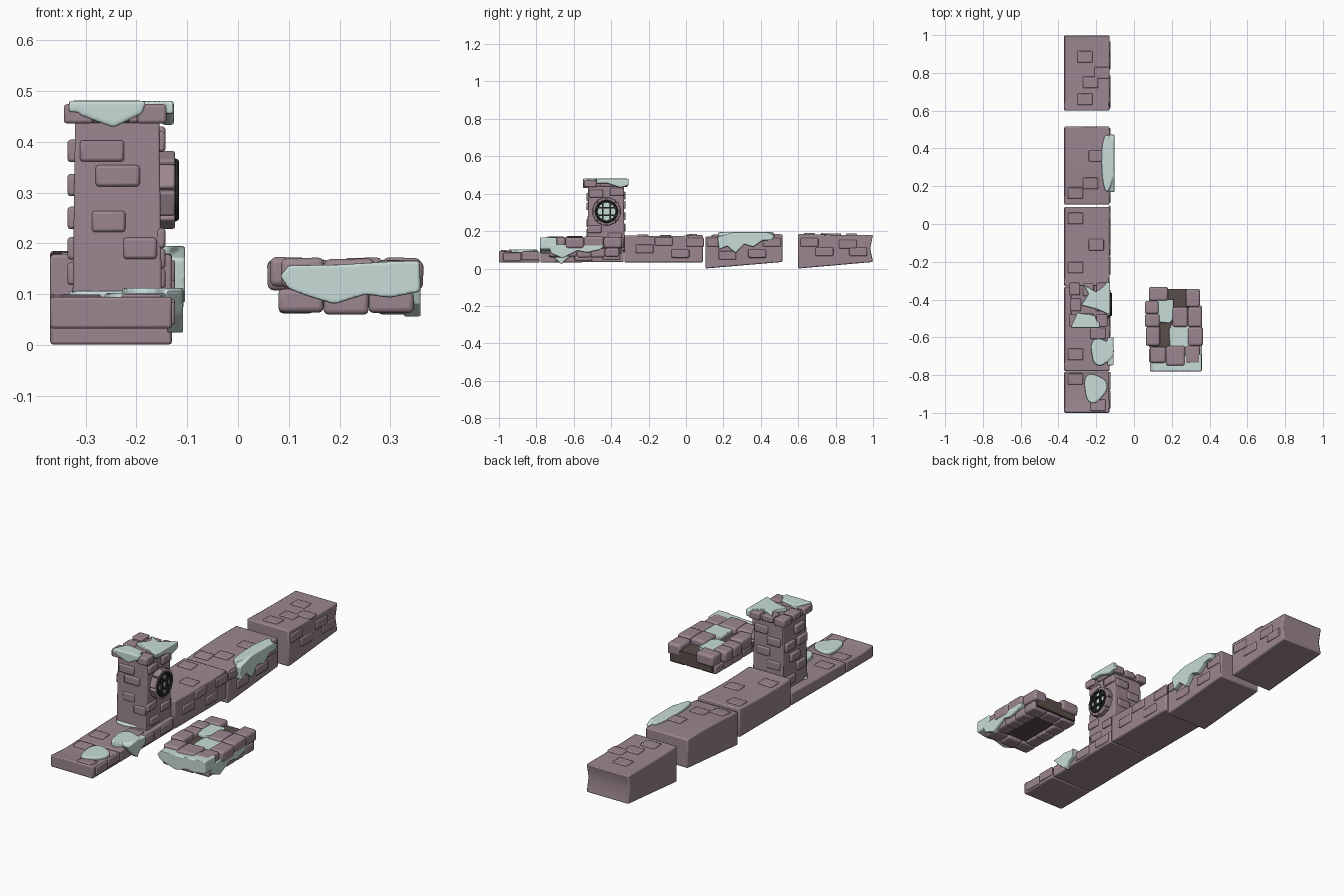
import bpy, bmesh, math, random
from mathutils import Matrix, Vector

random.seed(4)
cube = bpy.data.objects.get("Cube")
if cube:
    bpy.data.objects.remove(cube)


def material(name, color):
    mat = bpy.data.materials.new(name)
    mat.use_nodes = True
    mat.diffuse_color = (*color, 1)
    mat.node_tree.nodes["Principled BSDF"].inputs["Base Color"].default_value = (*color, 1)
    return mat


STONE = material("mauve stone", (0.33, 0.24, 0.28))
SNOW = material("pale snow", (0.58, 0.72, 0.69))
FLOOR = material("dark brown floor", (0.10, 0.076, 0.068))
IRON = material("dark iron", (0.03, 0.028, 0.03))


def finish(name, bm, mat, bevel=0.0, segments=2):
    bmesh.ops.recalc_face_normals(bm, faces=bm.faces)
    mesh = bpy.data.meshes.new(name)
    bm.to_mesh(mesh)
    bm.free()
    mesh.materials.append(mat)
    obj = bpy.data.objects.new(name, mesh)
    bpy.context.collection.objects.link(obj)
    bpy.ops.object.select_all(action="DESELECT")
    obj.select_set(True)
    bpy.context.view_layer.objects.active = obj
    bpy.ops.object.shade_smooth_by_angle(angle=math.radians(35))
    if bevel:
        mod = obj.modifiers.new("rounded edges", "BEVEL")
        mod.width, mod.segments = bevel, segments
        mod.limit_method, mod.angle_limit = "ANGLE", math.radians(40)
    return obj


def add_box(bm, center, size, turn=None):
    matrix = Matrix.Translation(center) @ (turn or Matrix()) @ Matrix.Diagonal((*size, 1))
    bmesh.ops.create_cube(bm, size=1, matrix=matrix)


def place(axis, u, v, w):
    """Put a flat point (u, v) on the plane at w along the axis."""
    return Vector({"x": (w, u, v), "y": (u, w, v), "z": (u, v, w)}[axis])


def add_slab(bm, axis, low, high, outline):
    face = bm.faces.new([bm.verts.new(place(axis, u, v, low)) for u, v in outline])
    made = bmesh.ops.extrude_face_region(bm, geom=[face], use_keep_orig=True)["geom"]
    verts = [g for g in made if isinstance(g, bmesh.types.BMVert)]
    bmesh.ops.translate(bm, verts=verts, vec=place(axis, 0, 0, high - low))


def snow(name, *slabs):
    """Overlapping slabs merged into one soft drift."""
    bm = bmesh.new()
    for slab in slabs:
        add_slab(bm, *slab)
    obj = finish(name, bm, SNOW)
    mod = obj.modifiers.new("merge", "REMESH")
    mod.mode, mod.voxel_size, mod.use_smooth_shade = "VOXEL", 0.004, True
    mod = obj.modifiers.new("soften", "SMOOTH")
    mod.factor, mod.iterations = 0.5, 6


def blob(cx, cy, rx, ry, wobble=0.12, lobes=3, count=18):
    points = []
    for i in range(count):
        a = math.tau * i / count
        r = 1 + wobble * math.sin(lobes * a + 1)
        points.append((cx + rx * r * math.cos(a), cy + ry * r * math.sin(a)))
    return points


# Wall segments: warped blocks with raised bricks on the top and window side
LEFT, RIGHT, STEPS = -0.37, -0.13, 8


def wall(name, y0, y1, bottom, top, sag, top_bricks, side_bricks, pinch=0.0):
    def height(y):
        t = (y - y0) / (y1 - y0)
        return top[0] + (top[1] - top[0]) * t - sag * 4 * t * (1 - t)

    bm = bmesh.new()
    rings = []
    for i in range(STEPS + 1):
        t = i / STEPS
        y = y0 + (y1 - y0) * t
        low, high = bottom[0] + (bottom[1] - bottom[0]) * t, height(y)
        mid = (low + high) / 2
        shift = pinch if i == STEPS else 0
        rings.append([bm.verts.new(p) for p in (
            (LEFT, y, low), (RIGHT, y, low), (RIGHT, y - shift, mid),
            (RIGHT, y, high), (LEFT, y, high), (LEFT, y - shift, mid))])
    for a, b in zip(rings, rings[1:]):
        for k in range(6):
            n = (k + 1) % 6
            bm.faces.new((a[k], a[n], b[n], b[k]))
    for a, b, c, d, e, f in (rings[0], rings[-1]):
        bm.faces.new((a, b, c, f))
        bm.faces.new((f, c, d, e))
    finish(name, bm, STONE, 0.006)
    bm = bmesh.new()
    for x, y in top_bricks:
        slope = (height(y + 0.01) - height(y - 0.01)) / 0.02
        add_box(bm, (x, y, height(y)), (0.08, 0.06, 0.014),
                Matrix.Rotation(math.atan(slope), 4, "X"))
    for y, z in side_bricks:
        add_box(bm, (RIGHT, y, z), (0.012, 0.095, 0.045))
    finish(name + "_bricks", bm, STONE, 0.005)


wall("low_wall_front", -1, -0.782, (0.032, 0.032), (0.095, 0.09), 0.006,
     [(-0.31, -0.82), (-0.19, -0.96)], [(-0.93, 0.062), (-0.83, 0.068)])
wall("tower_footing", -0.778, -0.333, (0.032, 0.035), (0.09, 0.1), 0.0,
     [(-0.31, -0.69), (-0.19, -0.58)], [(-0.55, 0.065), (-0.4, 0.07)])
wall("high_wall_a", -0.33, 0.09, (0.033, 0.033), (0.178, 0.18), 0.006,
     [(-0.31, 0.03), (-0.2, -0.11), (-0.31, -0.23)],
     [(-0.22, 0.105), (-0.12, 0.145), (-0.03, 0.08), (0.05, 0.14)])
wall("high_wall_b", 0.103, 0.515, (0, 0.035), (0.17, 0.183), -0.006,
     [(-0.31, 0.165), (-0.23, 0.215), (-0.2, 0.36)],
     [(0.16, 0.14), (0.22, 0.07), (0.38, 0.08), (0.46, 0.14)])
wall("high_wall_c", 0.6, 1, (0, 0.035), (0.185, 0.18), 0.002,
     [(-0.26, 0.885), (-0.23, 0.75), (-0.26, 0.66), (-0.17, 0.8)],
     [(0.66, 0.14), (0.74, 0.09), (0.865, 0.13), (0.92, 0.09)], 0.015)

# Tower shaft, slightly narrower at the top
TX, TY = -0.238, -0.428
bm = bmesh.new()
add_box(bm, (TX, TY, 0.265), (0.176, 0.2, 0.36))
for v in bm.verts:
    if v.co.z > 0.3:
        v.co.x = TX + (v.co.x - TX) * 0.94
        v.co.y = TY + (v.co.y - TY) * 0.95
finish("tower_shaft", bm, STONE, 0.004)

# Raised bricks on each tower face
bm = bmesh.new()
for x, z, w in ((-0.268, 0.382, 0.087), (-0.237, 0.333, 0.087),
                (-0.255, 0.243, 0.066), (-0.193, 0.19, 0.066)):
    add_box(bm, (x, TY - 0.098, z), (w, 0.014, 0.042))
for x, z in ((-0.2, 0.39), (-0.27, 0.34), (-0.21, 0.28), (-0.27, 0.22)):
    add_box(bm, (x, TY + 0.098, z), (0.075, 0.014, 0.042))
for y, z in ((-0.46, 0.382), (-0.38, 0.315), (-0.48, 0.315), (-0.42, 0.25),
             (-0.47, 0.19), (-0.385, 0.14)):
    add_box(bm, (-0.325, y, z), (0.022, 0.075, 0.044))
for y, z in ((-0.48, 0.4), (-0.37, 0.41), (-0.49, 0.21), (-0.38, 0.17), (-0.47, 0.13)):
    add_box(bm, (-0.152, y, z), (0.018, 0.075, 0.04))
finish("tower_bricks", bm, STONE, 0.006)

# Tower cap: slab ringed with blocks
bm = bmesh.new()
add_box(bm, (TX - 0.004, TY, 0.45), (0.18, 0.205, 0.026))
for i in (-1, 0, 1):
    for j in (-1, 0, 1):
        if i or j:
            inset = 0.005 if i * j == 0 else 0
            add_box(bm, (TX - 0.004 + i * (0.072 - inset), TY + j * (0.084 - inset), 0.455),
                    (0.058, 0.066, 0.038 - inset))
finish("tower_cap", bm, STONE, 0.006)

# Round window: stone ring, pane and crossed bars
WZ = 0.305
bm = bmesh.new()
for k in range(8):
    turn = Matrix.Rotation(math.tau * (k + 0.5) / 8, 4, "X")
    add_box(bm, Vector((-0.142, -0.425, WZ)) + turn @ Vector((0, 0, 0.064)),
            (0.036, 0.05, 0.02), turn)
finish("window_surround", bm, STONE, 0.004)
bm = bmesh.new()
add_slab(bm, "x", -0.15, -0.128, blob(-0.425, WZ, 0.06, 0.06, 0))
finish("window_pane", bm, SNOW)
bm = bmesh.new()
for off in (-0.02, 0.02):
    add_box(bm, (-0.122, -0.425 + off, WZ), (0.012, 0.008, 0.108))
    add_box(bm, (-0.122, -0.425, WZ + off), (0.012, 0.108, 0.008))
finish("window_bars", bm, IRON)
bpy.ops.mesh.primitive_torus_add(
    location=(-0.123, -0.425, WZ), rotation=(0, math.pi / 2, 0), major_radius=0.055,
    minor_radius=0.007, major_segments=24, minor_segments=8)
ring = bpy.context.object
ring.name = "window_rim"
ring.data.materials.append(IRON)
bpy.ops.object.shade_smooth_by_angle()

# Loose stone platform: two tiers of rounded blocks around a dark floor
UPPER = ((.08, .18, -.407, -.333), (.058, .132, -.476, -.407), (.058, .137, -.545, -.476),
         (.063, .137, -.645, -.545), (.085, .17, -.735, -.65), (.17, .27, -.75, -.645),
         (.27, .35, -.74, -.645), (.285, .365, -.645, -.545), (.285, .36, -.545, -.44),
         (.205, .285, -.545, -.44), (.275, .35, -.44, -.343))
bm = bmesh.new()
for x0, x1, y0, y1 in UPPER:
    add_box(bm, ((x0 + x1) / 2, (y0 + y1) / 2, 0.14 + random.uniform(-0.004, 0.004)),
            (x1 - x0, y1 - y0, 0.058), Matrix.Rotation(random.uniform(-0.04, 0.04), 4, "Y"))
finish("platform_upper_stones", bm, STONE, 0.012, 3)
bm = bmesh.new()
for i in range(3):
    for y in (-0.395, -0.695):
        add_box(bm, (0.124 + i * 0.089, y, 0.085 + random.uniform(-0.003, 0.003)),
                (0.089, 0.075, 0.046))
for i in range(3):
    for x in (0.115, 0.31):
        add_box(bm, (x, -0.47 - i * 0.075, 0.085 + random.uniform(-0.003, 0.003)),
                (0.07, 0.076, 0.046))
finish("platform_lower_stones", bm, STONE, 0.01, 3)
bm = bmesh.new()
add_box(bm, (0.212, -0.535, 0.11), (0.24, 0.38, 0.066))
finish("platform_floor", bm, FLOOR)

# Snow on the platform
snow("platform_front_snow", ("y", -0.78, -0.69, [
    (.083, .135), (.1, .156), (.2, .158), (.3, .164), (.358, .166), (.36, .105),
    (.3, .093), (.25, .099), (.19, .08), (.14, .095), (.1, .11)]))
snow("platform_side_snow", ("x", 0.325, 0.36, [
    (-.74, .13), (-.43, .125), (-.46, .1), (-.53, .085), (-.58, .095), (-.66, .055), (-.72, .08)]))
snow("platform_top_snow",
     ("z", 0.13, 0.16, [(.12, -.4), (.21, -.4), (.21, -.5), (.19, -.525), (.12, -.52)]),
     ("z", 0.13, 0.16, [(.2, -.53), (.3, -.53), (.3, -.655), (.19, -.655), (.185, -.56)]))

# Snow on the tower cap, draped over the front and window side
snow("cap_front_snow",
     ("y", -0.55, -0.52, [(-.322, .478), (-.18, .478), (-.19, .455), (-.245, .428), (-.31, .452)]),
     ("z", 0.458, 0.481, [(-.335, -.55), (-.185, -.55), (-.205, -.485), (-.3, -.47)]))
snow("cap_side_snow",
     ("x", -0.15, -0.126, [(-.48, .478), (-.308, .478), (-.308, .445), (-.35, .432), (-.4, .448)]),
     ("z", 0.455, 0.48, [(-.27, -.32), (-.2, -.36), (-.128, -.305), (-.128, -.48),
                         (-.2, -.45), (-.28, -.43), (-.24, -.37)]))

# Snow on the walls
snow("front_wall_snow", ("z", 0.076, 0.102, blob(-0.207, -0.868, 0.06, 0.075)))
snow("footing_snow",
     ("z", 0.082, 0.112, blob(-0.172, -0.675, 0.06, 0.07)),
     ("x", -0.14, -0.108, [(-.75, .105), (-.6, .108), (-.6, .07), (-.64, .05), (-.665, .022), (-.71, .06)]))
snow("tower_foot_snow", ("z", 0.082, 0.106, blob(-0.268, -0.517, 0.07, 0.026)))
snow("high_wall_snow",
     ("z", 0.165, 0.195, blob(-0.14, 0.325, 0.033, 0.15, 0.05)),
     ("x", -0.14, -0.104, [(.168, .17), (.25, .192), (.44, .194), (.475, .175), (.46, .152),
                           (.41, .15), (.36, .115), (.31, .13), (.265, .082), (.22, .12), (.175, .1)]))
